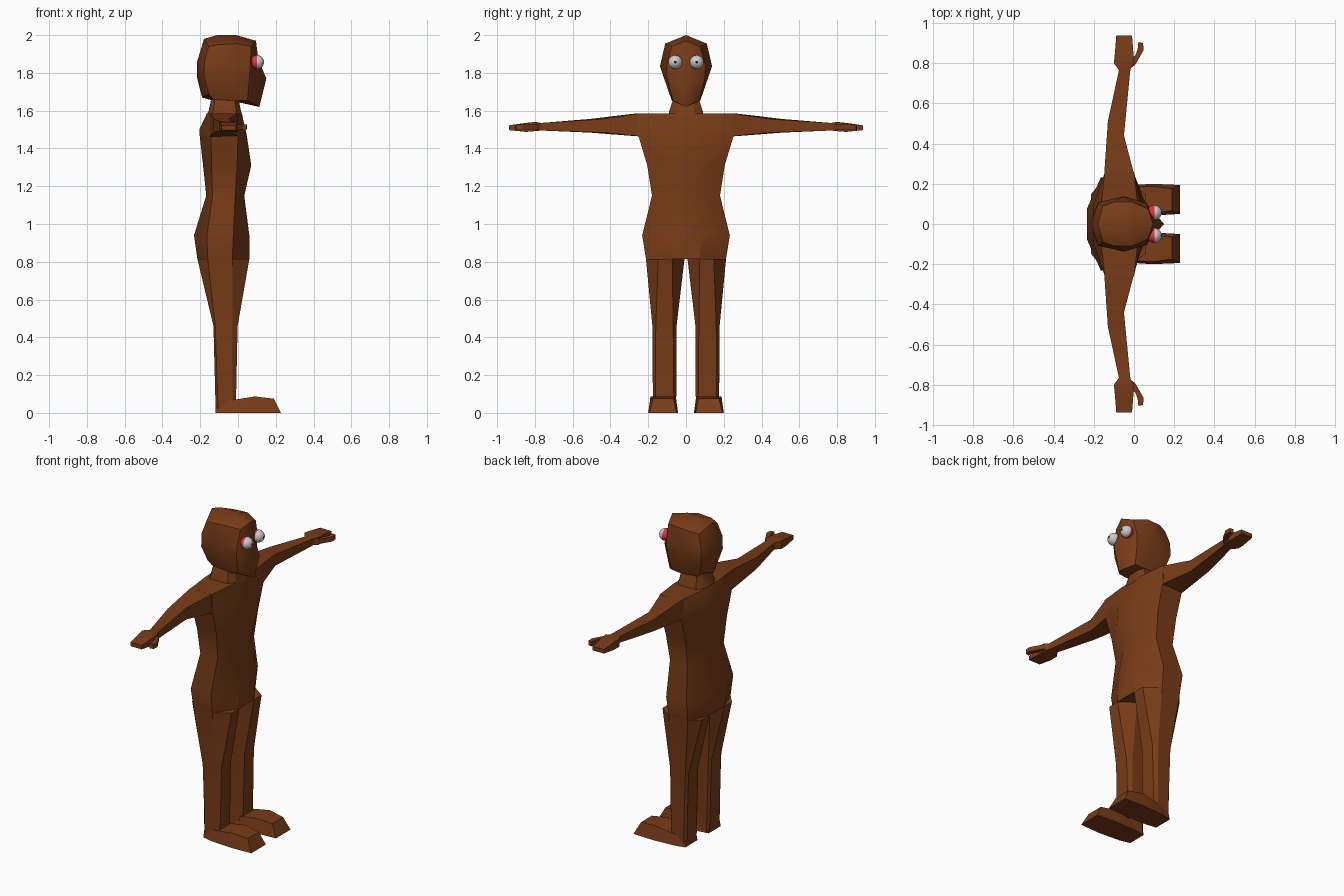
import bpy, bmesh, math
from mathutils import Matrix


def material(name, rgb):
    m = bpy.data.materials.new(name)
    m.diffuse_color = (*rgb, 1)
    return m


BROWN = material("brown", (0.19, 0.045, 0.009))
WHITE = material("eye_white", (0.75, 0.75, 0.75))
RED = material("eye_red", (0.75, 0.03, 0.06))
BLACK = material("pupil_black", (0.01, 0.01, 0.01))


def finish(name, bm, mats, mirror=False, angle=28):
    bmesh.ops.recalc_face_normals(bm, faces=bm.faces)
    me = bpy.data.meshes.new(name)
    bm.to_mesh(me)
    bm.free()
    ob = bpy.data.objects.new(name, me)
    bpy.context.collection.objects.link(ob)
    for m in mats:
        me.materials.append(m)
    bpy.ops.object.select_all(action='DESELECT')
    ob.select_set(True)
    bpy.context.view_layer.objects.active = ob
    bpy.ops.object.shade_smooth_by_angle(angle=math.radians(angle))
    if mirror:
        mod = ob.modifiers.new("mirror", 'MIRROR')
        mod.use_axis = (False, True, False)
    return ob


def loft(name, rings, mirror=False, caps=True):
    """Join equal-length rings of points with quads and close the ends."""
    bm = bmesh.new()
    vs = [[bm.verts.new(p) for p in r] for r in rings]
    n = len(rings[0])
    for a, b in zip(vs, vs[1:]):
        for i in range(n):
            j = (i + 1) % n
            bm.faces.new((a[i], a[j], b[j], b[i]))
    if caps:
        bm.faces.new(vs[0])
        bm.faces.new(vs[-1])
    return finish(name, bm, [BROWN], mirror)


def body_ring(z, y0, y1, xb, xsb, xsf, xf, cut):
    """Eight-sided section: narrow front and back, flat sides."""
    return [(xb, y0 + cut, z), (xb, y1 - cut, z), (xsb, y1, z), (xsf, y1, z),
            (xf, y1 - cut, z), (xf, y0 + cut, z), (xsf, y0, z), (xsb, y0, z)]


# Torso: z, half width, back, side back, side front, front
torso = [(1.585, 0.26, -0.165, -0.145, 0.0, 0.02),
         (1.50, 0.257, -0.205, -0.145, 0.0, 0.04),
         (1.46, 0.25, -0.202, -0.143, 0.0, 0.048),
         (1.31, 0.205, -0.185, -0.14, -0.005, 0.07),
         (1.15, 0.18, -0.168, -0.135, -0.015, 0.033),
         (0.94, 0.232, -0.233, -0.165, -0.025, 0.06),
         (0.815, 0.212, -0.215, -0.16, -0.03, 0.06)]
loft("torso", [body_ring(z, -w, w, b, sb, sf, f, w * 0.66)
               for z, w, b, sb, sf, f in torso])

# Legs: z, inner y, outer y, back, side back, side front, front, corner cut
legs = [(0.815, 0.008, 0.212, -0.215, -0.16, -0.03, 0.06, 0.065),
        (0.46, 0.05, 0.178, -0.13, -0.12, -0.03, -0.002, 0.018),
        (0.0, 0.052, 0.175, -0.118, -0.105, -0.03, -0.012, 0.012)]
loft("leg", [body_ring(*r) for r in legs], mirror=True)

# Feet: x, inner y, outer y, bottom z, top z
feet = [(-0.118, 0.055, 0.175, 0.0, 0.05), (-0.05, 0.045, 0.19, 0.0, 0.065),
        (0.09, 0.042, 0.2, 0.0, 0.087), (0.19, 0.055, 0.187, 0.0, 0.075)]
foot_rings = [[(x, a, lo), (x, b, lo), (x, b - 0.012, hi), (x, a + 0.012, hi)]
              for x, a, b, lo, hi in feet]
foot_rings[-1][0] = (0.228, 0.05, 0.0)
foot_rings[-1][1] = (0.228, 0.194, 0.0)
loft("foot", foot_rings, mirror=True)

# Arms and hands: y at back, y at front, back x, front x, bottom z, top z
arms = [(0.18, 0.18, -0.15, 0.005, 1.46, 1.585),
        (0.265, 0.25, -0.147, 0.0, 1.465, 1.585),
        (0.51, 0.44, -0.13, -0.05, 1.484, 1.556),
        (0.765, 0.77, -0.075, -0.018, 1.495, 1.535),
        (0.80, 0.795, -0.1, 0.0, 1.492, 1.54),
        (0.85, 0.84, -0.095, -0.002, 1.488, 1.535),
        (0.938, 0.938, -0.088, -0.01, 1.497, 1.522)]
loft("arm_and_hand", [[(b, yb, lo), (f, yf, lo), (f, yf, hi), (b, yb, hi)]
                      for yb, yf, b, f, lo, hi in arms], mirror=True)

# Thumb: inner and outer points of its outline
thumb = [(-0.03, 0.83, -0.02, 0.775), (0.005, 0.835, 0.005, 0.79),
         (0.018, 0.87, 0.048, 0.865), (0.022, 0.905, 0.045, 0.9)]
loft("thumb", [[(a, b, 1.5), (c, d, 1.5), (c, d, 1.528), (a, b, 1.528)]
               for a, b, c, d in thumb], mirror=True)

# Neck
loft("neck", [body_ring(1.57, -0.095, 0.095, -0.17, -0.14, -0.01, 0.025, 0.05),
              body_ring(1.60, -0.088, 0.088, -0.155, -0.13, -0.01, 0.015, 0.045),
              body_ring(1.68, -0.062, 0.062, -0.138, -0.12, -0.02, 0.0, 0.03)])

# Head: centre outline, matching side outline, then a fan to the temple
centre = [(-0.18, 1.98), (-0.11, 2.0), (-0.01, 2.0), (0.095, 1.97),
          (0.108, 1.87), (0.15, 1.77), (0.113, 1.62), (0.0, 1.645),
          (-0.14, 1.655), (-0.19, 1.67), (-0.216, 1.77), (-0.216, 1.86)]
side = [(-0.155, 0.09, 1.94), (-0.10, 0.11, 1.95), (-0.01, 0.11, 1.955),
        (0.07, 0.075, 1.94), (0.065, 0.103, 1.84), (0.06, 0.1, 1.77),
        (0.05, 0.07, 1.655), (0.0, 0.075, 1.652), (-0.13, 0.07, 1.66),
        (-0.155, 0.08, 1.69), (-0.18, 0.107, 1.78), (-0.178, 0.107, 1.86)]
bm = bmesh.new()
cv = [bm.verts.new((x, 0, z)) for x, z in centre]
sv = [bm.verts.new(p) for p in side]
temple = bm.verts.new((-0.05, 0.138, 1.835))
for i in range(len(cv)):
    j = (i + 1) % len(cv)
    bm.faces.new((cv[i], cv[j], sv[j], sv[i]))
    bm.faces.new((sv[i], sv[j], temple))
finish("head", bm, [BROWN], mirror=True)

# Eyes: red back half, white front, black pupil
bm = bmesh.new()
bmesh.ops.create_uvsphere(
    bm, u_segments=20, v_segments=16, radius=0.037,
    matrix=Matrix.Translation((0.101, 0.057, 1.857)) @ Matrix.Rotation(math.pi / 2, 4, 'Y'))
for f in bm.faces:
    d = f.calc_center_median().x - 0.101
    f.material_index = 1 if d < 0.002 else (2 if d > 0.0357 else 0)
finish("eye", bm, [WHITE, RED, BLACK], mirror=True)
